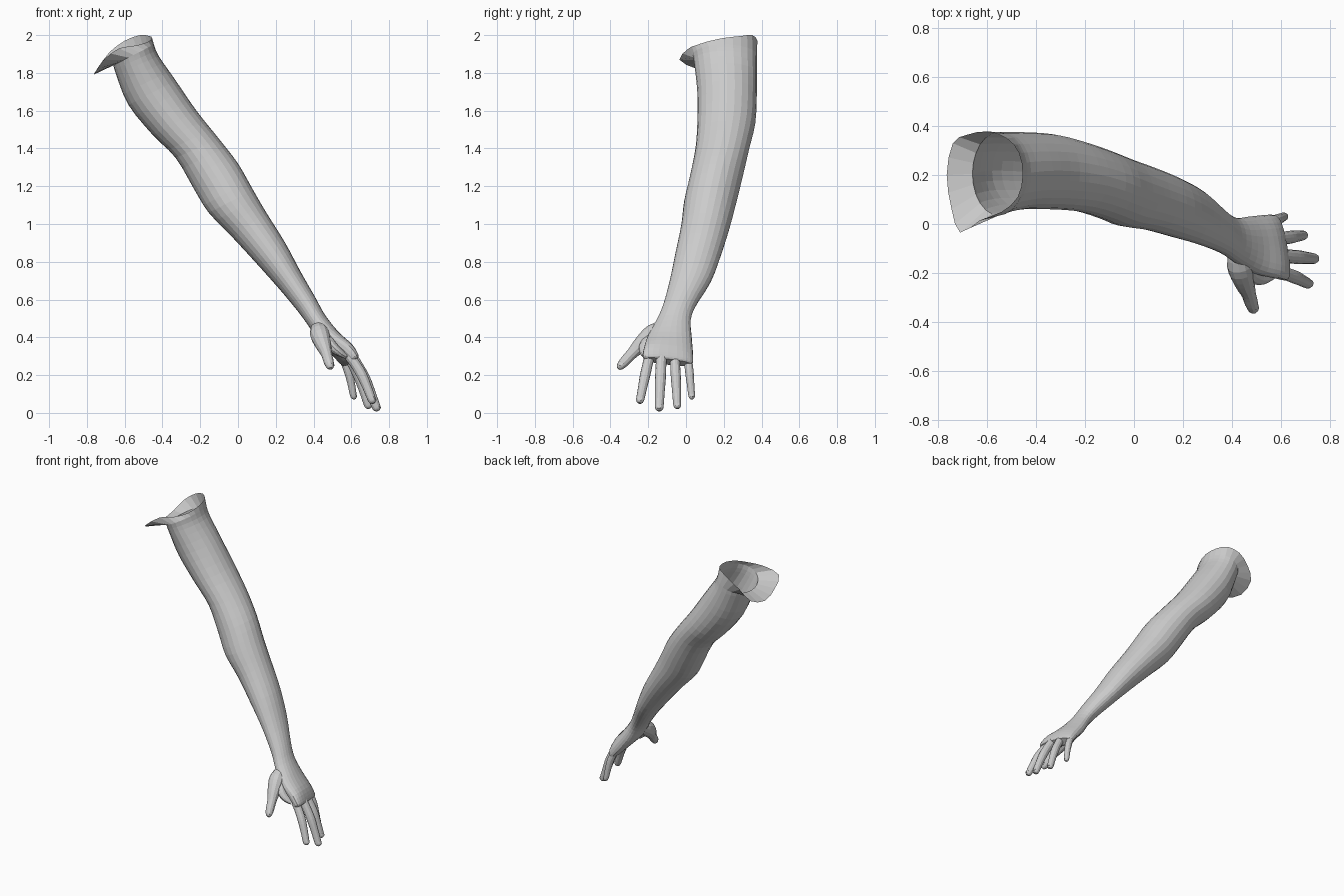
import bpy
from math import sin, cos, pi, copysign
from mathutils import Vector as V

if "Cube" in bpy.data.objects:
    bpy.data.objects.remove(bpy.data.objects["Cube"])

N = 24  # sides of the arm


def catmull(a, b, c, d, t):
    return 0.5 * (2 * b + (c - a) * t + (2 * a - 5 * b + 4 * c - d) * t * t
                  + (3 * b - a - 3 * c + d) * t ** 3)


def smooth_rows(rows, steps):
    """Insert interpolated rows of vectors between the given ones."""
    out = []
    for i in range(len(rows) - 1):
        q = [rows[max(i - 1, 0)], rows[i], rows[i + 1], rows[min(i + 2, len(rows) - 1)]]
        for s in range(steps):
            out.append([catmull(*p, s / steps) for p in zip(*q)])
    return out + [rows[-1]]


def loft(name, rings, cap_end=True):
    n = len(rings[0])
    verts = [p for r in rings for p in r]
    faces = []
    for i in range(len(rings) - 1):
        for j in range(n):
            k = (j + 1) % n
            faces.append((i * n + j, i * n + k, (i + 1) * n + k, (i + 1) * n + j))
    if cap_end:
        faces.append(tuple(range(len(verts) - n, len(verts))))
    me = bpy.data.meshes.new(name)
    me.from_pydata(verts, [], faces)
    ob = bpy.data.objects.new(name, me)
    bpy.context.collection.objects.link(ob)
    return ob


def power(v, e):
    return copysign(abs(v) ** e, v)


def section(rx, rz, lx, lz, y0, y1, e=1.0, tilt=0.0):
    """Oval ring between an outer point, an inner point and a y range."""
    c = V(((rx + lx) / 2, (y0 + y1) / 2, (rz + lz) / 2))
    a = V(((rx - lx) / 2, 0, (rz - lz) / 2))
    b = V((0, (y1 - y0) / 2, 0)) + a.normalized() * tilt
    return [c + a * power(cos(2 * pi * j / N), e) + b * power(sin(2 * pi * j / N), e)
            for j in range(N)]


# Arm and palm: shoulder to knuckles
sections = [section(*s) for s in [
    (-.445, 1.95, -.66, 1.84, .035, .375),
    (-.42, 1.89, -.645, 1.79, .045, .375),
    (-.33, 1.76, -.58, 1.63, .06, .375),
    (-.22, 1.60, -.45, 1.47, .06, .367),
    (-.10, 1.45, -.33, 1.35, .05, .335),
    (.0, 1.32, -.23, 1.18, .02, .30),
    (.08, 1.18, -.155, 1.06, -.01, .268),
    (.15, 1.06, -.03, .93, -.025, .235),
    (.25, .90, .09, .80, -.055, .19),
    (.33, .75, .215, .66, -.085, .135),
    (.41, .61, .315, .54, -.12, .055),
    (.46, .52, .37, .465, -.155, .025),
    (.53, .43, .425, .385, -.20, .03, .9, -.01),
    (.595, .36, .515, .30, -.222, .037, .8, -.025),
    (.625, .305, .56, .26, -.23, .037, .75, -.028),
    (.625, .285, .58, .255, -.215, .025, .75, -.026),
]]
# Open shoulder rim with the armpit flap folding outward
rim = [V(p) for p in [
    (-.455, .20, 1.985), (-.47, .29, 1.995), (-.52, .35, 2.0), (-.60, .378, 1.97),
    (-.68, .365, 1.91), (-.74, .33, 1.83), (-.765, .20, 1.79), (-.745, .06, 1.82),
    (-.71, -.035, 1.87), (-.63, .015, 1.93), (-.54, .05, 1.945), (-.475, .11, 1.965)]]
rim_ring = []
for i in range(12):
    q = [rim[(i + k) % 12] for k in (-1, 0, 1, 2)]
    rim_ring += [q[1], catmull(*q, .5)]
loft("arm", [rim_ring] + smooth_rows(sections, 3))


def tube(name, path, radii, flat=1.0, sides=12):
    """Rounded finger along a path, optionally flattened on its back."""
    rows = smooth_rows([[V(p), V((r, 0, 0))] for p, r in zip(path, radii)], 3)
    rings = []
    pts = [r[0] for r in rows]
    for i, (p, r) in enumerate(rows):
        t = (pts[min(i + 1, len(pts) - 1)] - pts[max(i - 1, 0)]).normalized()
        u = V((.8, 0, .6)).cross(t).normalized()
        v = t.cross(u)
        rings.append([p + (u * cos(2 * pi * j / sides) + v * flat * sin(2 * pi * j / sides)) * r.x
                      for j in range(sides)])
    return loft(name, rings)


def nail(name, tip, before, r):
    tip, before = V(tip), V(before)
    d = (tip - before).normalized()
    up = V((.8, 0, .6))
    up = (up - d * up.dot(d)).normalized()
    c = tip + up * r * .72
    tube(name, [c - d * r * 1.7, c - d * r * 1.2, c, c + d * r * .35],
         [r * .3, r * .65, r * .65, r * .4], .35, 8)


# Four fingers: base, tip, radius
for name, base, tip, r in [
        ("index", (.59, -.193, .30), (.715, -.245, .06), .027),
        ("middle", (.60, -.13, .30), (.738, -.142, .02), .028),
        ("ring", (.58, -.06, .30), (.693, -.046, .032), .026),
        ("little", (.545, .008, .305), (.615, .031, .082), .022)]:
    b, t = V(base), V(tip)
    bend = V((.8, 0, .6)) * .012
    d = (t - b).normalized()
    path = [b, b.lerp(t, .2) + bend * .7, b.lerp(t, .45) + bend, b.lerp(t, .7) + bend * .6,
            t - d * .02, t, t + d * .010]
    tube(name + "_finger", path, [r * 1.05, r, r * 1.02, r * .9, r * .82, r * .68, r * .3])
    nail(name + "_nail", t - d * .005, b, r * .8)

# Thumb with its fleshy base
tube("thumb",
     [(.425, -.09, .46), (.432, -.17, .42), (.45, -.235, .365), (.468, -.285, .315),
      (.48, -.325, .272), (.488, -.35, .245), (.49, -.36, .235)],
     [.035, .052, .043, .030, .027, .020, .009])
nail("thumb_nail", (.487, -.345, .25), (.468, -.285, .315), .024)

# Web of skin between thumb and index finger
tube("thumb_web", [(.45, -.15, .42), (.49, -.20, .36), (.53, -.215, .325), (.57, -.205, .30)],
     [.045, .045, .032, .02], .7)
